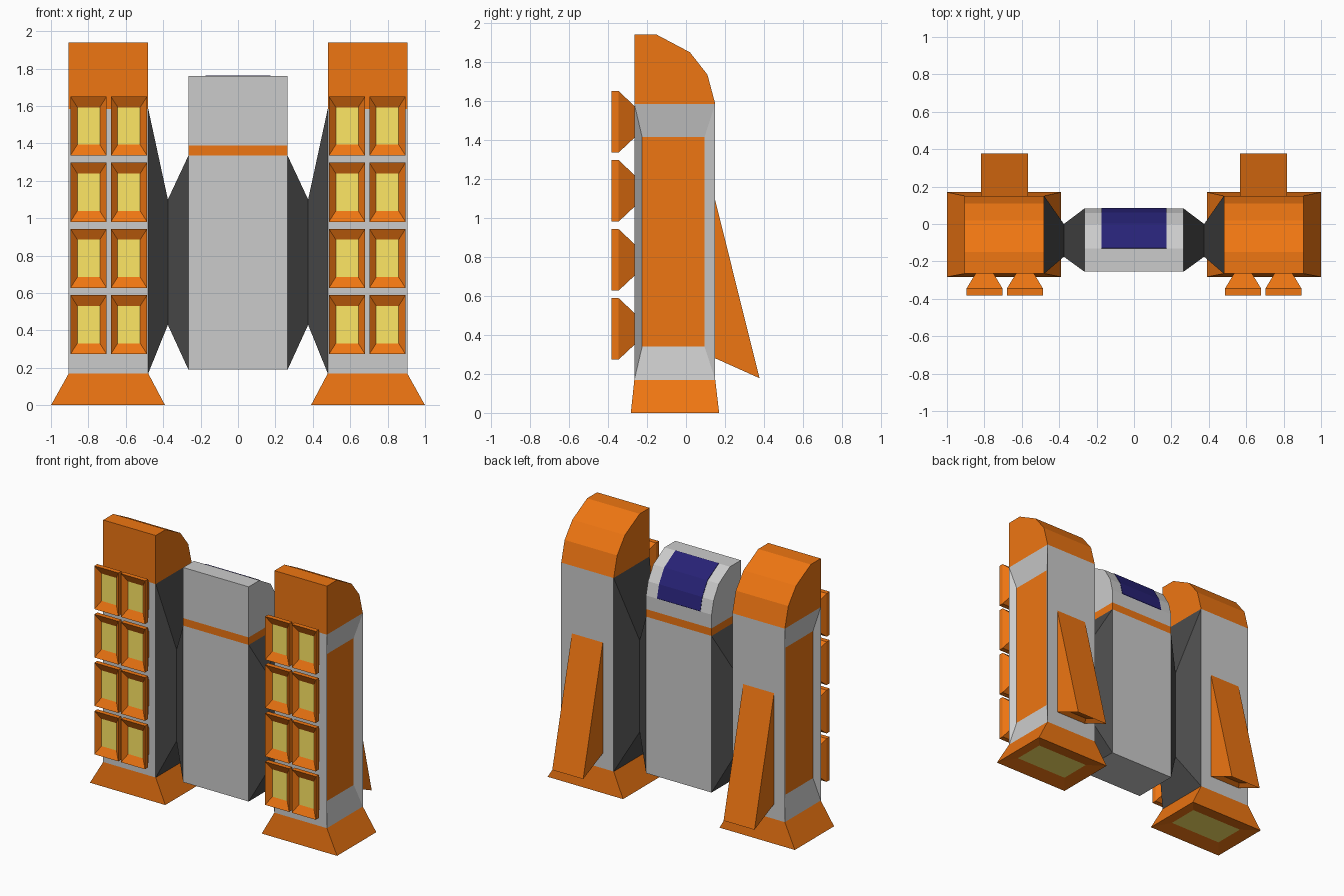
import bpy, bmesh

if "Cube" in bpy.data.objects:
    bpy.data.objects.remove(bpy.data.objects["Cube"])


def material(name, r, g, b):
    m = bpy.data.materials.new(name)
    m.diffuse_color = (r, g, b, 1)
    m.use_nodes = True
    m.node_tree.nodes["Principled BSDF"].inputs["Base Color"].default_value = m.diffuse_color
    return m


GREY = material("grey", 0.8, 0.8, 0.8)
ORANGE = material("orange", 0.86, 0.18, 0.006)
YELLOW = material("yellow", 1.0, 0.8, 0.13)
DARK = material("dark_grey", 0.07, 0.07, 0.07)
BLUE = material("dark_blue", 0.02, 0.016, 0.18)


def finish(bm, name, mats):
    bmesh.ops.recalc_face_normals(bm, faces=bm.faces)
    me = bpy.data.meshes.new(name)
    bm.to_mesh(me)
    bm.free()
    for m in mats:
        me.materials.append(m)
    ob = bpy.data.objects.new(name, me)
    bpy.context.collection.objects.link(ob)
    return ob


def loft(name, axis, rings, mat, end_mat=None, side=1):
    """Skin rectangles (position, a0, a1, b0, b1) stacked along an axis."""
    bm = bmesh.new()
    loops = []
    for p, a0, a1, b0, b1 in rings:
        loop = []
        for a, b in ((a0, b0), (a1, b0), (a1, b1), (a0, b1)):
            x, y, z = {'x': (p, a, b), 'y': (a, p, b), 'z': (a, b, p)}[axis]
            loop.append(bm.verts.new((x * side, y, z)))
        loops.append(loop)
    bm.faces.new(loops[0])
    for l0, l1 in zip(loops, loops[1:]):
        for i in range(4):
            j = (i + 1) % 4
            bm.faces.new((l0[i], l0[j], l1[j], l1[i]))
    bm.faces.new(loops[-1]).material_index = 1 if end_mat else 0
    return finish(bm, name, [mat] + ([end_mat] if end_mat else []))


def prism(name, profile, x0, x1, mat, side=1, hollow=None):
    """Extrude a (y, z) profile along x; optionally recess one side face."""
    bm = bmesh.new()
    a, b = ([bm.verts.new((x * side, y, z)) for y, z in profile] for x in (x0, x1))
    n = len(profile)
    bm.faces.new(a)
    bm.faces.new(b)
    walls = [bm.faces.new((a[i], a[(i + 1) % n], b[(i + 1) % n], b[i])) for i in range(n)]
    bmesh.ops.recalc_face_normals(bm, faces=bm.faces)
    if hollow is not None:
        bmesh.ops.inset_region(bm, faces=[walls[hollow]], thickness=0.035, depth=-0.03)
    return finish(bm, name, [mat])


# Central hull, band, rounded cap and window
loft("centre_hull", 'z', [(0.19, -0.265, 0.265, -0.255, 0.083),
                          (1.335, -0.265, 0.265, -0.255, 0.083)], GREY)
loft("centre_band", 'z', [(1.335, -0.265, 0.265, -0.255, 0.083),
                          (1.39, -0.265, 0.265, -0.255, 0.083)], ORANGE)
curve = [(-0.13, 1.76), (0.0, 1.685), (0.06, 1.585), (0.083, 1.49)]
prism("centre_cap", [(-0.255, 1.39), (-0.255, 1.76)] + curve + [(0.083, 1.39)],
      -0.265, 0.265, GREY)
outer = [(y + 0.002, z + 0.003) for y, z in curve]
inner = [(y - 0.02, z - 0.03) for y, z in reversed(curve)]
prism("window", outer + inner, -0.175, 0.175, BLUE)

for s, tag in ((1, "right"), (-1, "left")):
    # Pinched connector between hull and tower
    loft(f"{tag}_connector", 'x', [(0.265, -0.255, 0.083, 0.19, 1.335),
                                   (0.375, -0.175, 0.0, 0.43, 1.10),
                                   (0.48, -0.265, 0.15, 0.17, 1.585)], DARK, side=s)
    # Tower with recessed outer panel
    loft(f"{tag}_tower", 'x', [(0.48, -0.265, 0.15, 0.17, 1.585),
                               (0.905, -0.265, 0.15, 0.17, 1.585),
                               (0.87, -0.225, 0.095, 0.34, 1.415)], GREY, ORANGE, s)
    # Rounded tower cap
    prism(f"{tag}_tower_cap", [(-0.265, 1.585), (-0.265, 1.94), (-0.15, 1.94),
                               (0.02, 1.85), (0.11, 1.735), (0.15, 1.585)],
          0.48, 0.905, ORANGE, s)
    # Flared foot with recessed underside
    loft(f"{tag}_foot", 'z', [(0.17, 0.48, 0.905, -0.265, 0.15),
                              (0.0, 0.39, 1.0, -0.283, 0.17),
                              (0.02, 0.485, 0.905, -0.17, 0.06)], ORANGE, YELLOW, s)
    # Rear fin, hollow underneath
    prism(f"{tag}_fin", [(0.15, 1.09), (0.377, 0.178), (0.15, 0.28)],
          0.568, 0.818, ORANGE, s, hollow=1)
    # Grid of front lamps
    for col, cx in enumerate((0.583, 0.799)):
        for row in range(4):
            cz = 0.431 + 0.354 * row

            def ring(y, w, h):
                return (y, cx - w, cx + w, cz - h, cz + h)
            loft(f"{tag}_lamp_{col}_{row}", 'y',
                 [ring(-0.265, 0.048, 0.082), ring(-0.346, 0.097, 0.158),
                  ring(-0.381, 0.097, 0.158), ring(-0.35, 0.06, 0.1)],
                 ORANGE, YELLOW, s)
